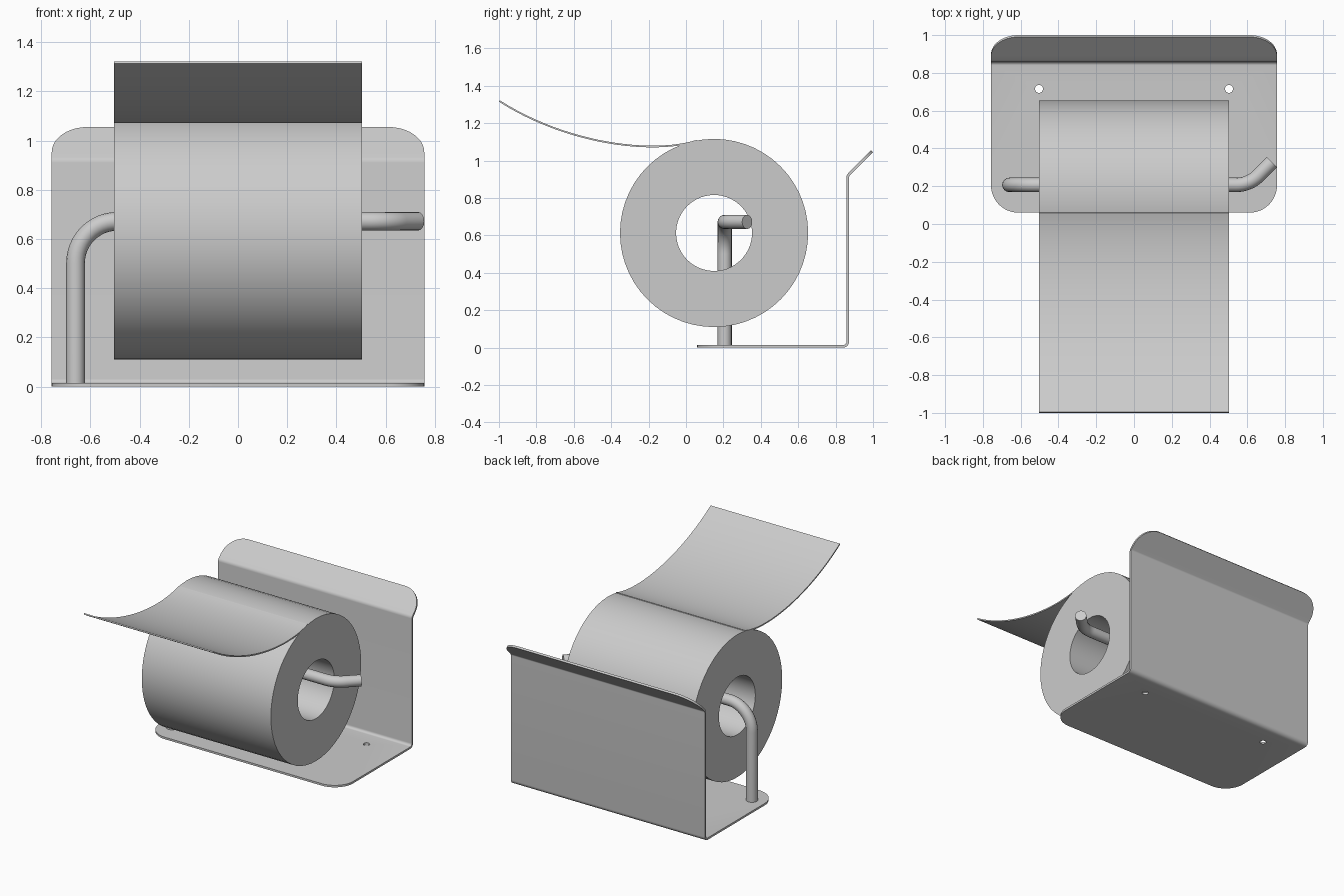
import bpy, bmesh, math
from mathutils import Vector

if "Cube" in bpy.data.objects:
    bpy.data.objects.remove(bpy.data.objects["Cube"], do_unlink=True)

metal = bpy.data.materials.new("light_grey")
metal.use_nodes = True
GREY = (0.6, 0.6, 0.6, 1)
metal.diffuse_color = GREY
metal.node_tree.nodes["Principled BSDF"].inputs["Base Color"].default_value = GREY


def activate(obj):
    bpy.ops.object.select_all(action="DESELECT")
    obj.select_set(True)
    bpy.context.view_layer.objects.active = obj


def finish(obj):
    """Apply modifiers, colour and smooth the part."""
    activate(obj)
    for mod in list(obj.modifiers):
        bpy.ops.object.modifier_apply(modifier=mod.name)
    obj.data.materials.clear()
    obj.data.materials.append(metal)
    bpy.ops.object.shade_smooth_by_angle(angle=math.radians(35))


def new_object(name, bm):
    mesh = bpy.data.meshes.new(name)
    bmesh.ops.recalc_face_normals(bm, faces=bm.faces)
    bm.to_mesh(mesh)
    bm.free()
    obj = bpy.data.objects.new(name, mesh)
    bpy.context.collection.objects.link(obj)
    return obj


def rounded_path(points, radius, steps):
    """Polyline with every inner corner replaced by an arc."""
    pts = [Vector(p) for p in points]
    path = [pts[0]]
    for a, b, c in zip(pts, pts[1:], pts[2:]):
        u, v = (a - b).normalized(), (c - b).normalized()
        half = u.angle(v) / 2
        centre = b + (u + v).normalized() * radius / math.sin(half)
        start = b + u * radius / math.tan(half) - centre
        end = b + v * radius / math.tan(half) - centre
        path += [centre + start.slerp(end, i / steps) * radius / start.slerp(end, i / steps).length
                 for i in range(steps + 1)]
    return path + [pts[-1]]


def strip(name, rows, thickness):
    """Bent sheet from rows of (y, z, half width)."""
    bm = bmesh.new()
    pairs = [[bm.verts.new((s * w, y, z)) for s in (-1, 1)] for y, z, w in rows]
    for (a, b), (c, d) in zip(pairs, pairs[1:]):
        bm.faces.new((a, b, d, c))
    obj = new_object(name, bm)
    mod = obj.modifiers.new("thickness", "SOLIDIFY")
    mod.thickness = thickness
    mod.offset = 0
    return obj


# Wall bracket: base, back and slanted lip with rounded outer corners
T, WIDTH, CORNER = 0.014, 0.757, 0.145
base_end, fold, lip_fold, lip_end = [
    Vector((0, y, z)) for y, z in ((0.06, T / 2), (0.865, T / 2), (0.865, 0.92), (0.995, 1.05))]


def corner_rows(tip, inward):
    """Rows from the sheet edge inward along a quarter-round corner."""
    rows, direction = [], (inward - tip).normalized()
    for i in range(13):
        a = math.pi / 2 * i / 12
        p = tip + direction * CORNER * (1 - math.cos(a))
        rows.append((p.y, p.z, WIDTH - CORNER * (1 - math.sin(a))))
    return rows


bends = rounded_path([base_end, fold, lip_fold, lip_end], 0.025, 6)[1:-1]
rows = corner_rows(base_end, fold) + [(p.y, p.z, WIDTH) for p in bends]
rows += corner_rows(lip_end, lip_fold)[::-1]
bracket = strip("bracket", rows, T)

# Screw holes in the base
cutters = []
for x in (-0.503, 0.503):
    bpy.ops.mesh.primitive_cylinder_add(vertices=24, radius=0.021, depth=0.2, location=(x, 0.715, 0))
    cutter = bpy.context.object
    cutter.name = "hole_cutter"
    cutter.hide_render = True
    mod = bracket.modifiers.new("hole", "BOOLEAN")
    mod.object = cutter
    mod.solver = "EXACT"
    cutters.append(cutter)
finish(bracket)
for cutter in cutters:
    bpy.data.objects.remove(cutter, do_unlink=True)

# Bent holder rod
curve = bpy.data.curves.new("holder_rod", "CURVE")
curve.dimensions = "3D"
curve.bevel_depth = 0.038
curve.bevel_resolution = 6
curve.use_fill_caps = True
path = rounded_path([(-0.66, 0.207, T / 2), (-0.66, 0.207, 0.672),
                     (0.61, 0.207, 0.672), (0.73, 0.327, 0.672)], 0.17, 12)
spline = curve.splines.new("POLY")
spline.points.add(len(path) - 1)
for point, co in zip(spline.points, path):
    point.co = (*co, 1)
rod = bpy.data.objects.new("holder_rod", curve)
bpy.context.collection.objects.link(rod)
activate(rod)
bpy.ops.object.convert(target="MESH")
finish(bpy.context.object)

# Paper roll: hollow cylinder spun around the x axis
HALF = 0.504
CENTRE = Vector((0, 0.15, 0.613))
bm = bmesh.new()
section = [bm.verts.new(CENTRE + Vector((x, 0, r)))
           for x, r in ((-HALF, 0.203), (HALF, 0.203), (HALF, 0.503), (-HALF, 0.503))]
edges = [bm.edges.new((section[i], section[i - 1])) for i in range(4)]
bmesh.ops.spin(bm, geom=section + edges, cent=CENTRE, axis=(1, 0, 0),
               angle=math.tau, steps=56, use_merge=True)
bmesh.ops.remove_doubles(bm, verts=bm.verts, dist=0.0001)
finish(new_object("paper_roll", bm))

# Loose paper end curling forward off the top of the roll
ctrl = [Vector(p) for p in ((0.06, 1.107), (-0.18, 1.03), (-0.64, 1.09), (-0.997, 1.318))]
rows = []
for i in range(25):
    t = i / 24
    p = sum((c * math.comb(3, k) * t ** k * (1 - t) ** (3 - k) for k, c in enumerate(ctrl)),
            Vector((0, 0)))
    rows.append((p.x, p.y, HALF))
finish(strip("loose_paper", rows, 0.009))
